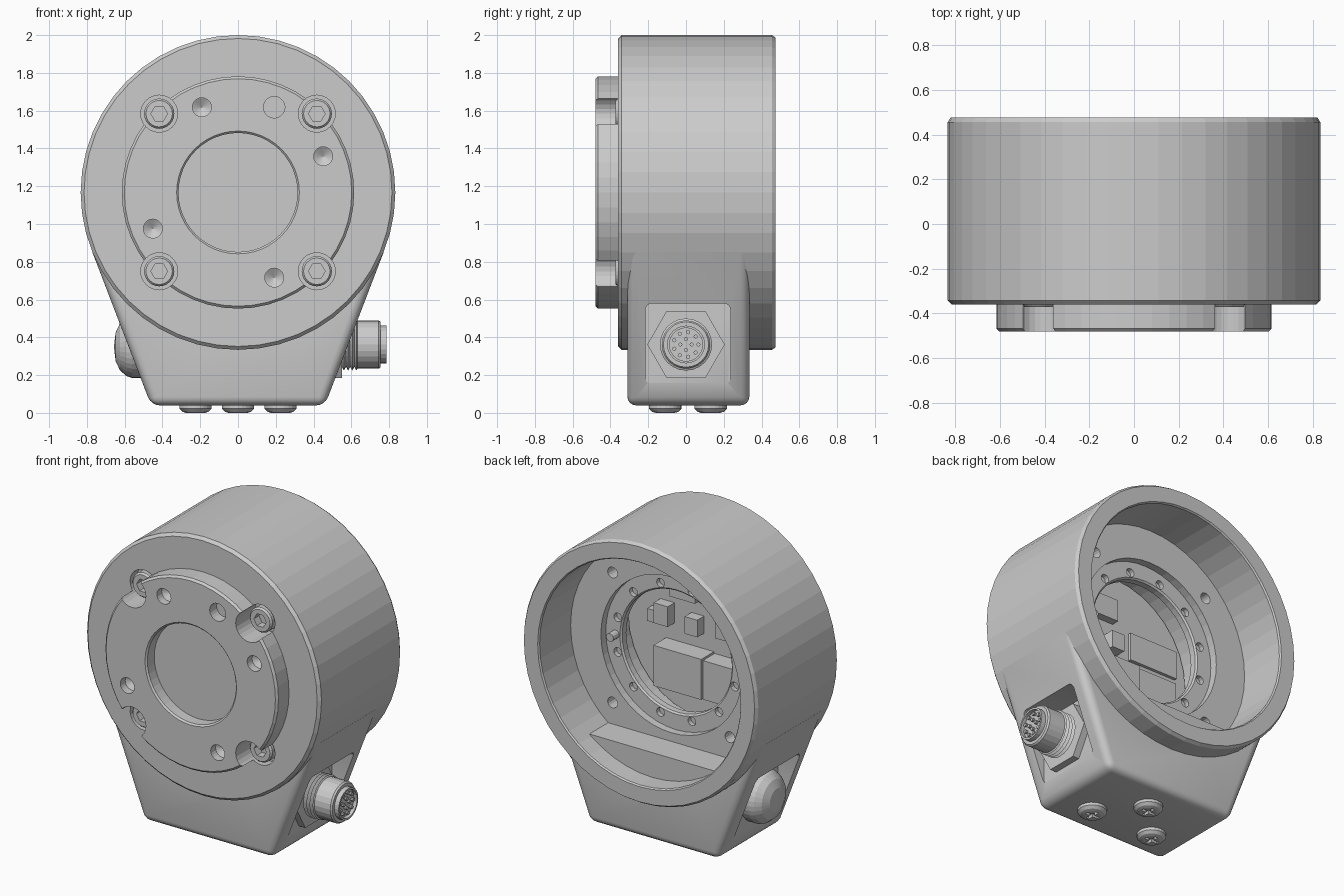
import bpy, bmesh, math
from mathutils import Vector

if "Cube" in bpy.data.objects:
    bpy.data.objects.remove(bpy.data.objects["Cube"])

CZ = 1.167                                   # height of the ring axis
mat = bpy.data.materials.new("cast grey")
mat.diffuse_color = (0.6, 0.6, 0.6, 1)
mat.use_nodes = True
mat.node_tree.nodes["Principled BSDF"].inputs["Base Color"].default_value = mat.diffuse_color


def finish(name, bm):
    bmesh.ops.recalc_face_normals(bm, faces=bm.faces)
    me = bpy.data.meshes.new(name)
    bm.to_mesh(me)
    bm.free()
    me.materials.append(mat)
    ob = bpy.data.objects.new(name, me)
    bpy.context.collection.objects.link(ob)
    return ob


def add_lathe(bm, prof, axis, loc=(0, 0, 0), n=48, a0=0.0):
    """Spin (radius, height) points about axis 0/1/2; ends sit on the axis."""
    u, v = [(1, 2), (0, 2), (0, 1)][axis]
    rings = []
    for r, h in prof:
        ring = []
        for i in range(1 if r == 0 else n):
            a = a0 + 2 * math.pi * i / n
            p = Vector(loc)
            p[axis] += h
            p[u] += r * math.cos(a)
            p[v] += r * math.sin(a)
            ring.append(bm.verts.new(p))
        rings.append(ring)
    for A, B in zip(rings, rings[1:]):
        for i in range(n):
            j = (i + 1) % n
            f = [A[i % len(A)], A[j % len(A)], B[j % len(B)], B[i % len(B)]]
            bm.faces.new(list(dict.fromkeys(f)))


def lathe(name, prof, axis, loc=(0, 0, 0), n=48, a0=0.0):
    bm = bmesh.new()
    add_lathe(bm, prof, axis, loc, n, a0)
    return finish(name, bm)


def rod(r, h0, h1):
    return [(0, h0), (r, h0), (r, h1), (0, h1)]


def add_box(bm, lo, hi, bevel_axis=None, w=0.0):
    vs = bmesh.ops.create_cube(bm, size=1)["verts"]
    for v in vs:
        v.co = Vector([lo[i] if v.co[i] < 0 else hi[i] for i in range(3)])
    if bevel_axis is not None:
        es = {e for v in vs for e in v.link_edges
              if abs((e.verts[0].co - e.verts[1].co)[bevel_axis]) > 1e-5}
        bmesh.ops.bevel(bm, geom=list(es), offset=w, segments=4, profile=0.5, affect='EDGES')


def box(name, lo, hi):
    bm = bmesh.new()
    add_box(bm, lo, hi)
    return finish(name, bm)


def cut(ob, bm):
    cutter = finish("cutter", bm)
    cutter.hide_render = True
    m = ob.modifiers.new("cut", 'BOOLEAN')
    m.operation, m.solver, m.object = 'DIFFERENCE', 'EXACT', cutter
    bpy.context.view_layer.objects.active = ob
    bpy.ops.object.modifier_apply(modifier=m.name)
    bpy.data.objects.remove(cutter)


def polar(r, deg, y=0):
    a = math.radians(deg)
    return (r * math.cos(a), y, CZ + r * math.sin(a))


# round housing: front wall, hollow core, stepped floor and open back
housing = lathe("housing", [
    (0, -.36), (.815, -.36), (.833, -.342), (.833, .455), (.82, .475), (.722, .475),
    (.715, .465), (.715, .15), (.5, .15), (.5, .10), (.40, .10), (.39, .09), (.39, .05),
    (.55, .05), (.55, -.25), (0, -.25)], 1, (0, 0, CZ))
bm = bmesh.new()
for k in range(12):
    add_lathe(bm, rod(.028, .07, .2), 1, polar(.43, 15 + 30 * k), 12)
for k in range(4):
    add_lathe(bm, rod(.035, .05, .25), 1, polar(.59, 45 + 90 * k), 16)
    add_lathe(bm, rod(.098, -.5, -.29), 1, polar(.59, 45 + 90 * k), 24)
cut(housing, bm)
lathe("locating_pin", rod(.026, .06, .16), 1, polar(.43, 0), 12)

# flat shelf across the bottom of the back opening
bm = bmesh.new()
pts = [(.725 * math.cos(a), CZ + .725 * math.sin(a))
       for a in [math.radians(230 + 80 * i / 12) for i in range(13)]]
bot = [bm.verts.new((x, .14, z)) for x, z in pts]
top = [bm.verts.new((x, .34, z)) for x, z in pts]
bm.faces.new(bot)
bm.faces.new(top)
for i in range(13):
    j = (i + 1) % 13
    bm.faces.new((bot[i], bot[j], top[j], top[i]))
finish("inner_shelf", bm)

# front flange with centre recess, bolt notches and drilled holes
flange = lathe("flange", [
    (0, -.40), (.315, -.40), (.315, -.47), (.325, -.48), (.602, -.48), (.615, -.467),
    (.615, -.355), (0, -.355)], 1, (0, 0, CZ))
bm = bmesh.new()
for k in range(4):
    add_lathe(bm, rod(.098, -.6, -.3), 1, polar(.59, 45 + 90 * k), 24)
for deg in (23, 113, 203, 293):
    add_lathe(bm, [(0, -.5), (.05, -.5), (.05, -.43), (0, -.40)], 1, polar(.49, deg), 20)
add_lathe(bm, rod(.057, -.5, -.41), 1, polar(.49, 67), 20)
cut(flange, bm)

# socket head bolts sunk in the notches
for k in range(4):
    p = polar(.59, 45 + 90 * k)
    head = lathe(f"bolt_head_{k}", [(0, -.28), (.08, -.28), (.08, -.36), (.07, -.372),
                                    (0, -.372)], 1, p, 24)
    bm = bmesh.new()
    add_lathe(bm, rod(.044, -.5, -.32), 1, p, 6)
    cut(head, bm)

# circuit board parts inside the core
lathe("circuit_board", rod(.53, -.20, -.17), 1, (0, 0, CZ), 32)
for name, x0, x1, z0, z1, y in (
        ("large_chip", -.08, .26, -.34, -.08, -.04), ("side_chip", -.36, -.085, -.34, -.09, -.05),
        ("small_chip_a", .2, .3, .03, .16, -.10), ("small_chip_b", -.01, .08, .02, .13, -.10),
        ("small_chip_c", .02, .2, .22, .36, -.12), ("small_chip_d", .31, .36, .02, .1, -.12),
        ("edge_plate", -.45, -.1, .02, .2, -.15)):
    box(name, (x0, -.18, CZ + z0), (x1, y, CZ + z1))

# tapered foot blending into the housing
bm = bmesh.new()
half = [(.46, .04), (.772, .853)]
prof = half + [(-x, z) for x, z in reversed(half)]
front = [bm.verts.new((x, -.31, z)) for x, z in prof]
back = [bm.verts.new((x, .335, z)) for x, z in prof]
bm.faces.new(front)
bm.faces.new(back)
for i in range(4):
    j = (i + 1) % 4
    bm.faces.new((front[i], front[j], back[j], back[i]))
es = [e for e in bm.edges if min(v.co.z for v in e.verts) < .1]
bmesh.ops.bevel(bm, geom=es, offset=.045, segments=4, profile=0.5, affect='EDGES')
foot = finish("foot", bm)
bm = bmesh.new()
add_lathe(bm, rod(.79, -.6, .6), 1, (0, 0, CZ))
cut(foot, bm)
for s in (-1, 1):                            # side pockets with upright walls
    for ob in (foot, housing):
        bm = bmesh.new()
        xs = sorted((s * .505, s * .95))
        add_box(bm, (xs[0], -.215, .15), (xs[1], .235, .58), 0, .035)
        cut(ob, bm)
bpy.ops.object.select_all(action='DESELECT')
foot.select_set(True)
bpy.context.view_layer.objects.active = foot
bpy.ops.object.shade_smooth_by_angle(angle=math.radians(30))

# round connector on the right
c = (0, 0, .362)
lathe("connector_nut", rod(.205, .49, .55), 0, c, 6)
thread = [(0, .54)]
for i in range(4):
    thread += [(.118, .55 + .022 * i), (.138, .561 + .022 * i)]
lathe("connector_thread", thread + [(.118, .638), (0, .638)], 0, c, 24)
lathe("connector_sleeve", [(0, .625), (.128, .625), (.128, .745), (.12, .755), (0, .755)],
      0, c, 24)
lathe("connector_rim", [(0, .74), (.10, .74), (.10, .785), (.088, .785), (.088, .762), (0, .762)],
      0, c, 24)
bm = bmesh.new()
for r, n in ((.03, 4), (.066, 9)):
    for k in range(n):
        a = 2 * math.pi * k / n
        add_lathe(bm, rod(.011, .76, .778), 0, (0, r * math.cos(a), c[2] + r * math.sin(a)), 8)
finish("connector_pins", bm)

# domed blanking plug on the left
lathe("blank_plug", [(0, -.49), (.165, -.49), (.165, -.56), (.155, -.59), (.125, -.625),
                     (.075, -.648), (0, -.657)], 0, (0, 0, .35), 32)

# three cross-head screws under the foot
for k, (x, y) in enumerate(((-.225, -.11), (0, .13), (.225, -.11))):
    screw = lathe(f"base_screw_{k}", [(0, .06), (.086, .06), (.086, .022), (.07, .006),
                                      (.05, 0), (0, 0)], 2, (x, y, 0), 24)
    for w, d in ((.045, .01), (.01, .045)):
        bm = bmesh.new()
        add_box(bm, (x - w, y - d, -.1), (x + w, y + d, .02))
        cut(screw, bm)
